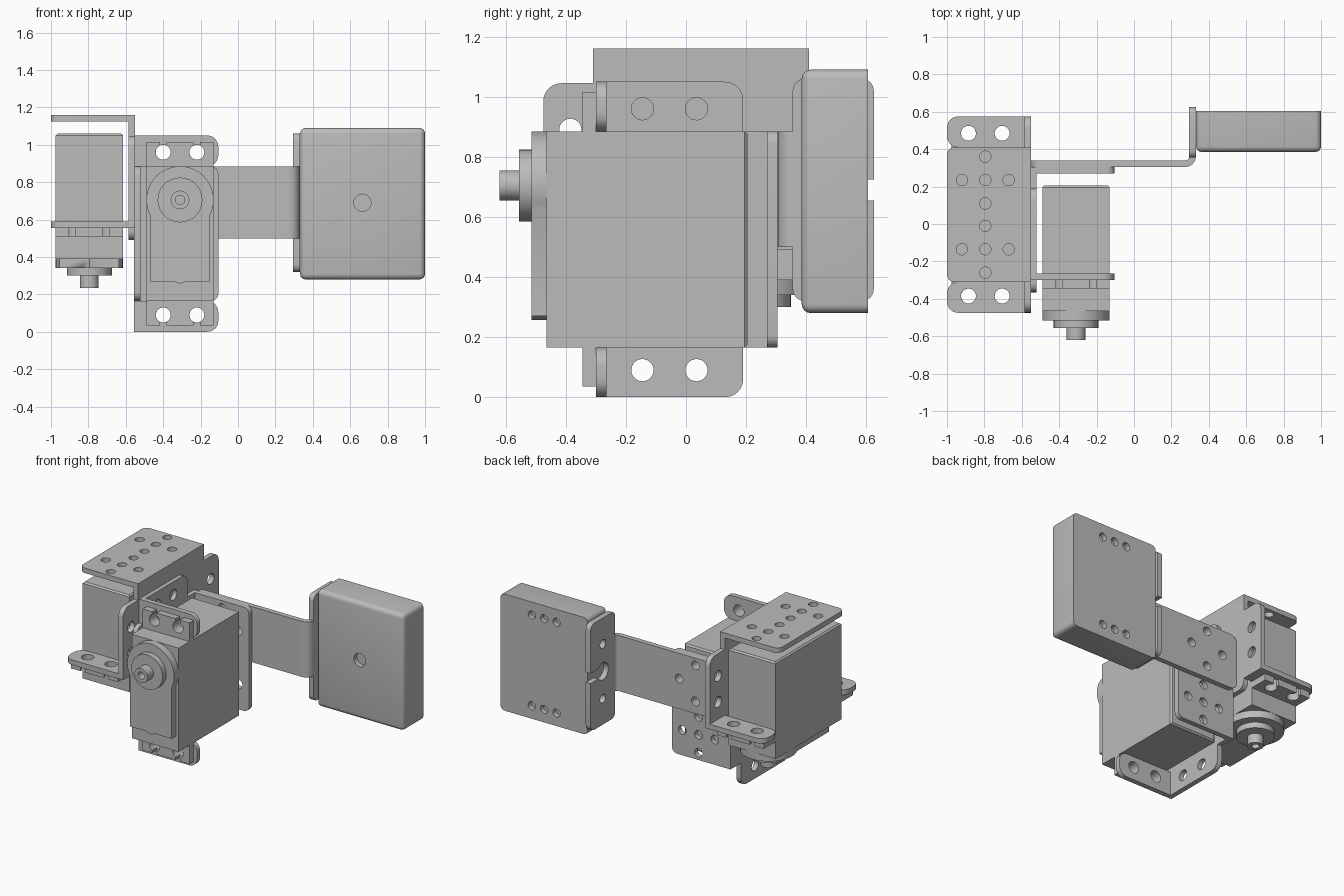
import bpy, bmesh, math
from mathutils import Matrix, Vector

cube = bpy.data.objects.get("Cube")
if cube:
    bpy.data.objects.remove(cube)

GREY = bpy.data.materials.new("plain_grey")
GREY.use_nodes = True
GREY.diffuse_color = (0.5, 0.5, 0.5, 1)
GREY.node_tree.nodes["Principled BSDF"].inputs["Base Color"].default_value = (0.5, 0.5, 0.5, 1)

# Local plate axes: x plates use (y, z), y plates use (x, z), z plates use (x, y)
AXES = {"x": Matrix(((0, 0, 1), (1, 0, 0), (0, 1, 0))).to_4x4(),
        "y": Matrix(((1, 0, 0), (0, 0, -1), (0, 1, 0))).to_4x4(),
        "z": Matrix.Identity(4)}


def finish(obj):
    obj.data.materials.clear()
    obj.data.materials.append(GREY)
    for o in bpy.context.selected_objects:
        o.select_set(False)
    obj.select_set(True)
    bpy.context.view_layer.objects.active = obj
    bpy.ops.object.shade_smooth_by_angle(angle=math.radians(35))
    return obj


def circle(cx, cy, r, start=0, end=360, n=28):
    full = end - start >= 360
    steps = n if full else n + 1
    angles = [math.radians(start + (end - start) * i / n) for i in range(steps)]
    return [(cx + r * math.cos(a), cy + r * math.sin(a)) for a in angles]


def rounded(points):
    """Round each right-angled corner that carries a third value, its radius."""
    out = []
    for i, p in enumerate(points):
        if len(p) < 3:
            out.append(p)
            continue
        c = Vector(p[:2])
        d1 = (Vector(points[i - 1][:2]) - c).normalized()
        d2 = (Vector(points[(i + 1) % len(points)][:2]) - c).normalized()
        for k in range(7):
            t = math.pi / 2 * k / 6
            out.append(tuple(c + p[2] * (d1 * (1 - math.sin(t)) + d2 * (1 - math.cos(t)))))
    return out


def keyhole(cx, cy, r, half, reach, turn):
    """Round hole opened to an edge by a slot pointing along the turn angle."""
    gap = math.degrees(math.asin(half / r))
    pts = [(reach, -half)] + circle(0, 0, r, 360 - gap, gap, 20) + [(reach, half)]
    rot = Matrix.Rotation(math.radians(turn), 2)
    return [tuple(rot @ Vector(p) + Vector((cx, cy))) for p in pts]


def plate(name, axis, lo, hi, outline, holes=()):
    """Flat sheet with through holes."""
    curve = bpy.data.curves.new(name, "CURVE")
    curve.dimensions = "2D"
    curve.fill_mode = "BOTH"
    curve.extrude = (hi - lo) / 2
    for loop in [rounded(outline)] + [circle(*h) for h in holes]:
        s = curve.splines.new("POLY")
        s.points.add(len(loop) - 1)
        for p, co in zip(s.points, loop):
            p.co = (co[0], co[1], 0, 1)
        s.use_cyclic_u = True
    tmp = bpy.data.objects.new(name + "_curve", curve)
    bpy.context.collection.objects.link(tmp)
    dg = bpy.context.evaluated_depsgraph_get()
    mesh = bpy.data.meshes.new_from_object(tmp.evaluated_get(dg))
    bpy.data.objects.remove(tmp)
    bm = bmesh.new()
    bm.from_mesh(mesh)
    bmesh.ops.remove_doubles(bm, verts=bm.verts, dist=1e-5)
    bmesh.ops.transform(bm, matrix=AXES[axis], verts=bm.verts)
    shift = Vector([(lo + hi) / 2 if a == axis else 0 for a in "xyz"])
    bmesh.ops.translate(bm, vec=shift, verts=bm.verts)
    bmesh.ops.recalc_face_normals(bm, faces=bm.faces)
    bm.to_mesh(mesh)
    bm.free()
    obj = bpy.data.objects.new(name, mesh)
    bpy.context.collection.objects.link(obj)
    return finish(obj)


def rect(x0, y0, x1, y1, r=None):
    pts = [(x0, y0), (x1, y0), (x1, y1), (x0, y1)]
    return [p + (r,) for p in pts] if r else pts


def block(name, lo, hi, radius, segments, keep):
    """Box whose edges passing the keep test are bevelled."""
    bm = bmesh.new()
    bmesh.ops.create_cube(bm, size=1)
    for v in bm.verts:
        v.co = Vector([l + (h - l) * (c + 0.5) for l, h, c in zip(lo, hi, v.co)])
    edges = [e for e in bm.edges if keep(e)]
    bmesh.ops.bevel(bm, geom=edges, offset=radius, segments=segments, profile=0.5, affect="EDGES")
    mesh = bpy.data.meshes.new(name)
    bm.to_mesh(mesh)
    bm.free()
    obj = bpy.data.objects.new(name, mesh)
    bpy.context.collection.objects.link(obj)
    return finish(obj)


def hole_pattern(cx, cz):
    return [(cx + dx, cz + dz, 0.03) for dx, dz in
            ((0, 0), (0.125, 0), (-0.125, 0), (0, 0.125), (0, -0.125))]


X, MID, HALF, SHAFT = -0.31, 0.525, 0.36, 0.705
unit = []

# Servo: case, gear cover, output boss and hollow spline
unit.append(block("servo_case", (-0.49, -0.465, 0.165), (-0.13, 0.205, 0.885), 0.01, 1,
                  lambda e: all(v.co.y > 0.2 for v in e.verts)))
cover = circle(X, SHAFT, 0.18, -27, 207)
cover += [(X - 0.16, 0.27), (X - 0.04, 0.27), (X, 0.257), (X + 0.04, 0.27), (X + 0.16, 0.27)]
unit.append(plate("servo_gear_cover", "y", -0.515, -0.465, cover))
unit.append(plate("servo_boss", "y", -0.555, -0.515, circle(X, SHAFT, 0.12)))
unit.append(plate("servo_spline", "y", -0.62, -0.555, circle(X, SHAFT, 0.05), [(X, SHAFT, 0.025)]))

# Servo mounting ears with open slots, and the bracket tabs behind them
for side, word in ((1, "upper"), (-1, "lower")):
    inner, tip, hole = (MID + side * d for d in (HALF, 0.49, 0.435))
    slots = [keyhole(X + side * d, hole, 0.04, 0.0175, 0.055, 90 * side) for d in (0.09, -0.09)]
    outline = [(X - side * 0.18, inner), (X + side * 0.18, inner), (X + side * 0.18, tip)]
    outline += slots[0] + slots[1] + [(X - side * 0.18, tip)]
    unit.append(plate("servo_ear_" + word, "y", -0.345, -0.30, outline))
    end = MID + side * 0.525
    tab = [(-0.555, inner), (-0.105, inner, 0.06), (-0.105, end, 0.06), (-0.555, end)]
    unit.append(plate("bracket_tab_" + word, "y", -0.30, -0.265, tab,
                      [(X + d, hole, 0.04) for d in (0.09, -0.09)]))

# Bracket side wall and back plate
wall = [(-0.30, 0), (0.19, 0, 0.06), (0.19, 0.165), (0.305, 0.165), (0.305, 0.885),
        (0.19, 0.885), (0.19, 1.05, 0.06), (-0.30, 1.05), (-0.30, 0.885),
        (-0.365, 0.885, 0.05), (-0.365, 0.165, 0.05), (-0.30, 0.165)]
unit.append(plate("bracket_side_wall", "x", -0.555, -0.52, wall,
                  [(y, z, 0.037) for y in (-0.145, 0.035) for z in (0.09, 0.96)]))
back = [(-0.555, 0.165), (-0.105, 0.165, 0.04), (-0.105, 0.885, 0.04), (-0.555, 0.885)]
unit.append(plate("bracket_back_plate", "y", 0.27, 0.305, back,
                  hole_pattern(X, MID + 0.185) + hole_pattern(X, MID - 0.185)))

# Second servo and bracket: the first pair turned over, back to back with it
turn = Matrix(((-1, 0, 0, -1.105), (0, 0, 1, -0.475), (0, 1, 0, 0.855), (0, 0, 0, 1)))
for obj in unit:
    copy = obj.copy()
    copy.data = obj.data.copy()
    copy.name = "second_" + obj.name
    copy.data.transform(turn)
    bpy.context.collection.objects.link(copy)

# Arm: flat strip, bend and end tab
strip = [(-0.55, 0.5, 0.05), (0.24, 0.5), (0.24, 0.885), (-0.55, 0.885, 0.05)]
plate("arm_strip", "y", 0.305, 0.34, strip, hole_pattern(X, MID + 0.185)[1:])
bend = [(0.24, 0.305), (0.33, 0.305, 0.055), (0.33, 0.36), (0.295, 0.36),
        (0.295, 0.34, 0.02), (0.24, 0.34)]
plate("arm_bend", "z", 0.5, 0.885, bend)
end_tab = [(0.355, 0.32, 0.04), (0.625, 0.32, 0.04)] + keyhole(0.49, 0.69, 0.06, 0.035, 0.135, 0)
end_tab += [(0.625, 1.06, 0.04), (0.355, 1.06, 0.04)]
plate("arm_end_tab", "x", 0.295, 0.332, end_tab, [(0.49, 0.5, 0.03), (0.49, 0.88, 0.03)])

# Rounded box at the end of the arm, with shallow holes drilled in front and back
box = block("end_box", (0.332, 0.385, 0.28), (1.0, 0.605, 1.09), 0.03, 4,
            lambda e: any(v.co.y < 0.5 for v in e.verts))
drills = [plate("drill", "y", 0.35, 0.42, circle(0.665, 0.69, 0.046))]
drills += [plate("drill", "y", 0.57, 0.65, circle(0.665 + dx, z, 0.028))
           for dx in (-0.095, 0, 0.095) for z in (0.37, 1.0)]
for d in drills:
    mod = box.modifiers.new("hole", "BOOLEAN")
    mod.operation = "DIFFERENCE"
    mod.object = d
    bpy.context.view_layer.objects.active = box
    bpy.ops.object.modifier_apply(modifier=mod.name)
    bpy.data.objects.remove(d)
finish(box)
